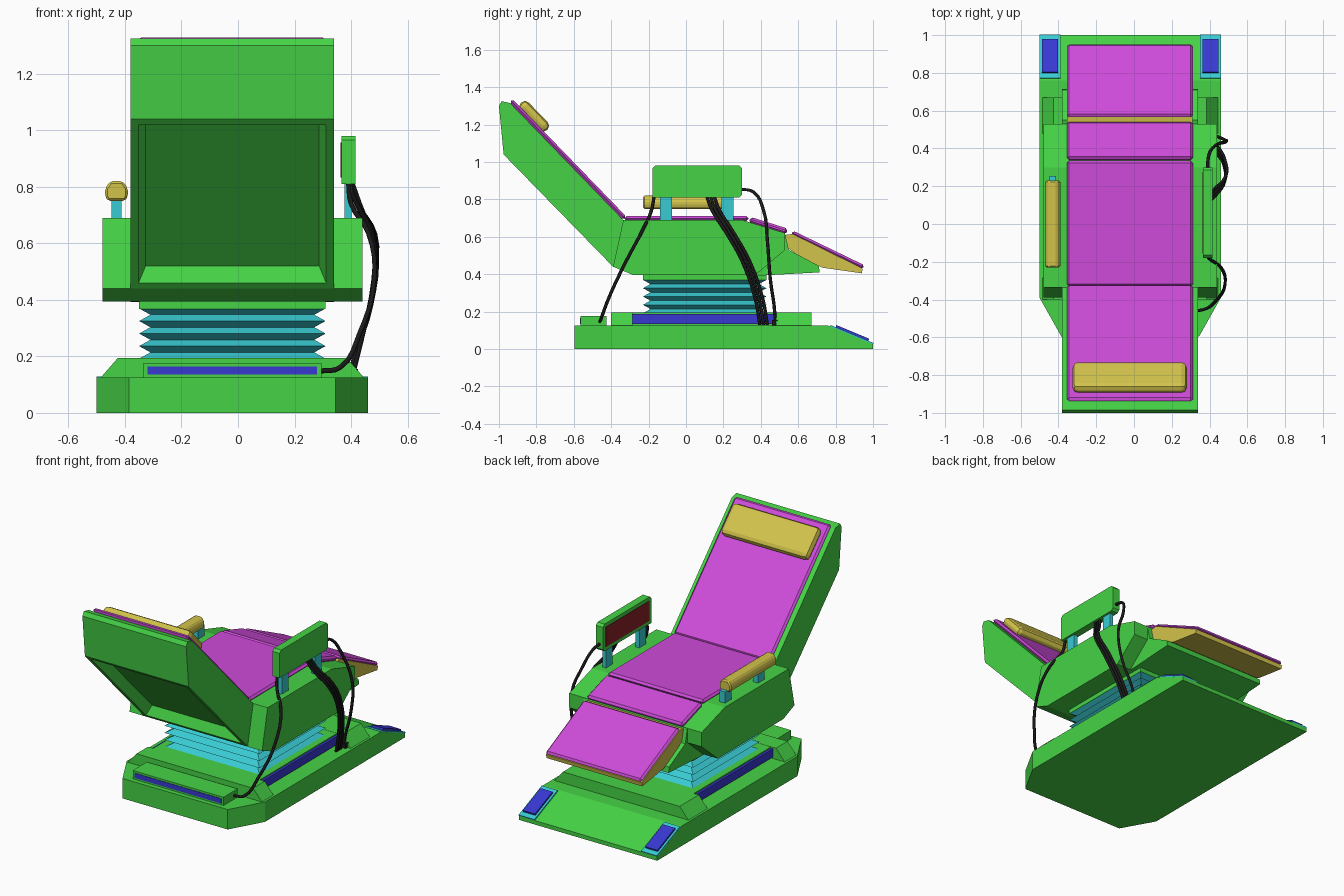
import bpy, bmesh
from mathutils import Vector

if "Cube" in bpy.data.objects:
    bpy.data.objects.remove(bpy.data.objects["Cube"])

CX = -0.02  # centre line of the chair


def mat(name, col):
    m = bpy.data.materials.new(name)
    m.diffuse_color = (*col, 1)
    m.use_nodes = True
    m.node_tree.nodes["Principled BSDF"].inputs["Base Color"].default_value = m.diffuse_color
    return m


GREEN = mat("green", (0.06, 0.65, 0.06))
PINK = mat("magenta", (0.62, 0.07, 0.7))
YELLOW = mat("yellow", (0.65, 0.55, 0.07))
CYAN = mat("cyan", (0.04, 0.6, 0.65))
BLUE = mat("blue", (0.04, 0.04, 0.65))
RED = mat("dark_red", (0.25, 0.015, 0.02))
BLACK = mat("black", (0.01, 0.01, 0.01))


def finish(name, bm, m, bevel=0, seg=1):
    bmesh.ops.recalc_face_normals(bm, faces=bm.faces)
    me = bpy.data.meshes.new(name)
    bm.to_mesh(me)
    bm.free()
    me.materials.append(m)
    ob = bpy.data.objects.new(name, me)
    bpy.context.collection.objects.link(ob)
    if bevel:
        b = ob.modifiers.new("bevel", 'BEVEL')
        b.width, b.segments, b.limit_method = bevel, seg, 'ANGLE'
    return ob


def prism_bm(pts, x0, x1):
    bm = bmesh.new()
    f = bm.faces.new([bm.verts.new((x0, y, z)) for y, z in pts])
    r = bmesh.ops.extrude_face_region(bm, geom=[f])
    vs = [v for v in r["geom"] if isinstance(v, bmesh.types.BMVert)]
    bmesh.ops.translate(bm, verts=vs, vec=(x1 - x0, 0, 0))
    bmesh.ops.recalc_face_normals(bm, faces=bm.faces)
    return bm


def prism(name, pts, x0, x1, m, bevel=0, seg=1):
    return finish(name, prism_bm(pts, x0, x1), m, bevel, seg)


def box(name, x0, x1, y0, y1, z0, z1, m, bevel=0):
    return prism(name, [(y0, z0), (y1, z0), (y1, z1), (y0, z1)], x0, x1, m, bevel)


def slab(name, p0, p1, t, x0, x1, m, bevel=0, seg=1):
    # plate lying on the side-view segment p0 -> p1
    a, b = Vector(p0), Vector(p1)
    d = (b - a).normalized()
    n = Vector((-d.y, d.x))
    n = n if n.y > 0 else -n
    return prism(name, [a, b, b + n * t, a + n * t], x0, x1, m, bevel, seg)


def hull(name, pts, m):
    bm = bmesh.new()
    for p in pts:
        bm.verts.new(p)
    bmesh.ops.convex_hull(bm, input=bm.verts)
    bmesh.ops.dissolve_limit(bm, angle_limit=0.01, verts=bm.verts, edges=bm.edges)
    return finish(name, bm, m)


# floor base with chamfered rear corners and sloping toe
pts = []
for s in (-1, 1):
    for z in (0, 0.125):
        pts += [(CX + s * 0.365, -0.595, z), (CX + s * 0.48, -0.39, z)]
    pts += [(CX + s * 0.48, 0.76, 0.125), (CX + s * 0.48, 1, 0.025), (CX + s * 0.48, 1, 0)]
hull("floor_base", pts, GREEN)

# raised plinth: core, two trapezoid ends, light strips in the side slots
box("plinth_core", CX - 0.37, CX + 0.37, -0.39, 0.66, 0.12, 0.194, GREEN)
for nm, y0, y1 in (("rear", -0.4, -0.285), ("front", 0.48, 0.67)):
    hull("plinth_end_" + nm, [(CX + s * h, y, z) for s in (-1, 1) for y in (y0, y1)
                              for h, z in ((0.47, 0.12), (0.405, 0.195))], GREEN)
for nm, s in (("left", -1), ("right", 1)):
    xs = sorted((CX + s * 0.36, CX + s * 0.385))
    box("side_strip_" + nm, *xs, -0.285, 0.48, 0.135, 0.187, BLUE)
    # sloping toe pads
    c = CX + s * 0.425
    slab("toe_frame_" + nm, (0.77, 0.121), (1, 0.025), 0.008, c - 0.055, c + 0.055, CYAN)
    slab("toe_pad_" + nm, (0.8, 0.117), (0.975, 0.044), 0.012, c - 0.042, c + 0.042, BLUE)

# rear light bar
box("rear_bar", -0.335, 0.295, -0.565, -0.425, 0.12, 0.177, GREEN)
box("rear_bar_light", -0.32, 0.28, -0.568, -0.55, 0.135, 0.165, BLUE)

# pleated bellows
bm = bmesh.new()
rings = []
for i in range(9):
    z = 0.192 + i * 0.0222
    d = 0.04 * (i % 2 == 0)
    rings.append([bm.verts.new((CX + sx * (0.29 + d), 0.1 + sy * (0.29 + d), z))
                  for sx, sy in ((-1, -1), (1, -1), (1, 1), (-1, 1))])
for a, b in zip(rings, rings[1:]):
    for k in range(4):
        bm.faces.new((a[k], a[(k + 1) % 4], b[(k + 1) % 4], b[k]))
finish("bellows", bm, CYAN)
box("bellows_cap", CX - 0.33, CX + 0.33, -0.23, 0.43, 0.368, 0.4, GREEN)

# seat body: wide arm section and narrower nose
prism("seat_body", [(-0.335, 0.69), (0.3, 0.69), (0.53, 0.62), (0.53, 0.53), (0.37, 0.395),
                    (-0.28, 0.395), (-0.39, 0.44)], -0.48, 0.44, GREEN)
prism("seat_nose", [(0.25, 0.69), (0.3, 0.69), (0.53, 0.615), (0.55, 0.53), (0.71, 0.445),
                    (0.715, 0.41), (0.4, 0.393), (0.25, 0.4)], -0.38, 0.34, GREEN)

# backrest with a recessed rear panel
bm = prism_bm([(-0.335, 0.69), (-0.94, 1.315), (-0.985, 1.325), (-1, 1.3), (-0.975, 1.04),
               (-0.39, 0.44)], -0.38, 0.34)
bm.faces.ensure_lookup_table()
back = min(bm.faces, key=lambda f: f.normal.z)
bmesh.ops.inset_region(bm, faces=[back], thickness=0.04)
bmesh.ops.inset_region(bm, faces=[back], thickness=0.035, depth=-0.06)
finish("backrest", bm, GREEN)

# leg rest
prism("leg_rest", [(0.53, 0.61), (0.57, 0.615), (0.945, 0.43), (0.94, 0.405), (0.73, 0.435),
                   (0.6, 0.5), (0.53, 0.55)], -0.355, 0.31, YELLOW)

# upholstery panels
X0, X1 = -0.355, 0.312
slab("back_cushion", (-0.335, 0.69), (-0.945, 1.32), 0.024, X0, X1, PINK, 0.012)
slab("seat_cushion", (-0.33, 0.685), (0.335, 0.685), 0.026, X0, X1, PINK, 0.012)
slab("thigh_cushion", (0.335, 0.675), (0.535, 0.612), 0.033, X0, X1, PINK, 0.012)
slab("leg_cushion", (0.56, 0.612), (0.945, 0.426), 0.024, X0, X1, PINK, 0.012)

# headrest pillow with clipped corners
slab("headrest", (-0.765, 1.15), (-0.905, 1.295), 0.062, -0.325, 0.28, YELLOW, 0.028, 2)

# left armrest
bm = bmesh.new()
sec = [(0.03, 0.75), (0.04, 0.765), (0.04, 0.795), (0.022, 0.82)]
sec += [(-x, z) for x, z in reversed(sec)]
f = bm.faces.new([bm.verts.new((-0.43 + x, -0.23, z)) for x, z in sec])
r = bmesh.ops.extrude_face_region(bm, geom=[f])
bmesh.ops.translate(bm, vec=(0, 0.46, 0),
                    verts=[v for v in r["geom"] if isinstance(v, bmesh.types.BMVert)])
finish("armrest_pad", bm, YELLOW, 0.008)

# posts for armrest and control panel
for i, (y0, y1) in enumerate(((-0.14, -0.075), (0.19, 0.255))):
    box(f"armrest_post_{i}", -0.448, -0.412, y0, y1, 0.68, 0.76, CYAN)
    box(f"panel_post_{i}", 0.377, 0.402, y0, y1, 0.68, 0.82, CYAN)

# control panel with inward screen
prism("control_panel", [(-0.18, 0.81), (0.285, 0.81), (0.3, 0.825), (0.3, 0.965), (0.285, 0.98),
                        (-0.165, 0.98), (-0.18, 0.965)], 0.366, 0.415, GREEN)
box("control_screen", 0.363, 0.37, -0.155, 0.275, 0.833, 0.957, RED)


def cable(name, pts):
    cu = bpy.data.curves.new(name, 'CURVE')
    cu.dimensions = '3D'
    cu.bevel_depth, cu.bevel_resolution, cu.resolution_u = 0.009, 1, 4
    cu.use_fill_caps = True
    sp = cu.splines.new('BEZIER')
    sp.bezier_points.add(len(pts) - 1)
    for bp, p in zip(sp.bezier_points, pts):
        bp.co = p
        bp.handle_left_type = bp.handle_right_type = 'AUTO'
    cu.materials.append(BLACK)
    bpy.context.collection.objects.link(bpy.data.objects.new(name, cu))


# hanging cables
cable("cable_rear", [(0.39, -0.17, 0.82), (0.4, -0.185, 0.74), (0.46, -0.23, 0.64),
                     (0.482, -0.32, 0.47), (0.43, -0.41, 0.28), (0.36, -0.455, 0.16),
                     (0.29, -0.46, 0.148)])
cable("cable_front", [(0.39, 0.29, 0.855), (0.395, 0.36, 0.84), (0.43, 0.415, 0.74),
                      (0.487, 0.435, 0.58), (0.47, 0.45, 0.38), (0.41, 0.475, 0.19),
                      (0.4, 0.475, 0.13)])
for i in range(3):
    o = i * 0.02
    cable(f"cable_middle_{i}", [(0.39, 0.11 + o, 0.82), (0.415, 0.135 + o, 0.75),
                                (0.475 + o / 4, 0.21 + o, 0.63), (0.48, 0.3 + o, 0.47),
                                (0.44, 0.37 + o, 0.27), (0.405, 0.395 + o, 0.13)])
box("cable_socket", 0.385, 0.425, 0.46, 0.49, 0.12, 0.155, BLACK)
